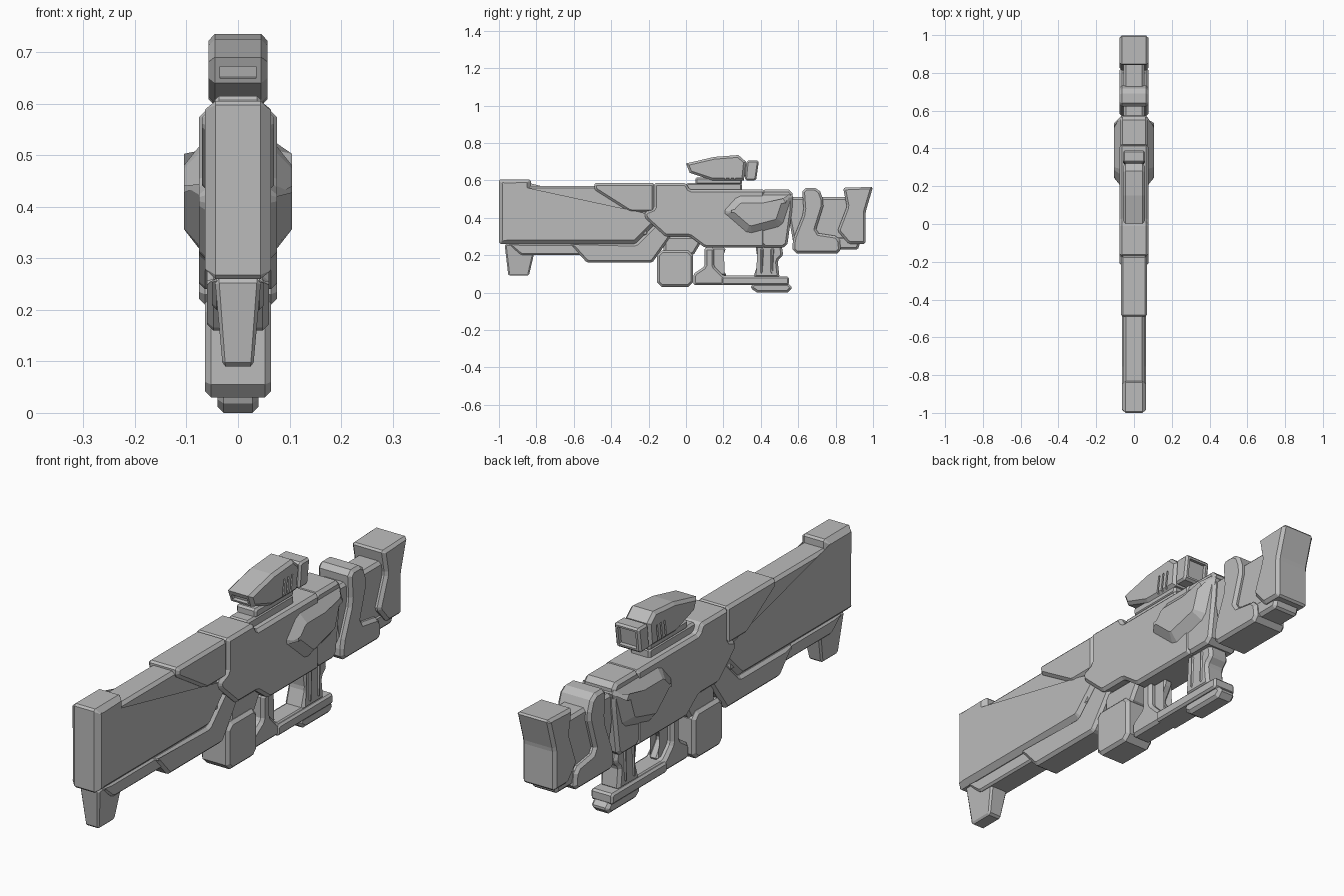
import bpy, bmesh
from mathutils import Matrix

default = bpy.data.objects.get("Cube")
if default:
    bpy.data.objects.remove(default, do_unlink=True)

# Single painted-metal colour
SHADE = 0.5
grey = bpy.data.materials.new("metal_grey")
grey.use_nodes = True
grey.diffuse_color = (SHADE, SHADE, SHADE, 1)
grey.node_tree.nodes["Principled BSDF"].inputs["Base Color"].default_value = grey.diffuse_color

# Shared stations along the body
MUZZLE, BUTT = -1, 1
CAP, TOP, DECK, STEP = .605, .585, .55, .43
LOW, BELLY = .26, .24
FINE, COARSE = .008, .02
WIDE, MEDIUM, SLIM = .076, .064, .045


def finish(name, bm):
    bmesh.ops.recalc_face_normals(bm, faces=bm.faces)
    mesh = bpy.data.meshes.new(name)
    bm.to_mesh(mesh)
    bm.free()
    mesh.materials.append(grey)
    obj = bpy.data.objects.new(name, mesh)
    bpy.context.collection.objects.link(obj)
    return obj


def plate(name, profile, half, rim=.012, depth=None, corner=FINE, shape=None):
    """Extrude a (y, z) side profile to +-half in x, clip its corners, chamfer its rims."""
    depth = depth or rim
    bm = bmesh.new()
    left, right = ([bm.verts.new((x, y, z)) for y, z in profile]
                   for x in (half - depth, depth - half))
    bm.faces.new(left)
    bm.faces.new(reversed(right))
    spans = list(zip(left, right))
    for (a, b), (c, d) in zip(spans, spans[1:] + spans[:1]):
        bm.faces.new((c, a, b, d))
    if corner:
        crossbars = [bm.edges.get(pair) for pair in spans]
        bmesh.ops.bevel(bm, geom=crossbars, offset=corner, segments=1,
                        affect='EDGES', clamp_overlap=True)
    bmesh.ops.recalc_face_normals(bm, faces=bm.faces)
    bm.normal_update()
    sides = [face for face in bm.faces if abs(face.normal.x) > .9]
    bmesh.ops.inset_individual(bm, faces=sides, thickness=rim, depth=depth,
                               use_even_offset=True)
    if shape:
        for vert in bm.verts:
            vert.co.x *= shape(vert.co)
    return finish(name, bm)


def tapered(front, back, bottom, top, front_slope=0, back_slope=0):
    """Four-sided profile whose lower corners are drawn inward by the slopes."""
    return [(front + front_slope, bottom), (back - back_slope, bottom),
            (back, top), (front, top)]


def cut_boxes(target, name, boxes):
    """Cut (centre, size, tilt) boxes out of the target."""
    bm = bmesh.new()
    for centre, size, tilt in boxes:
        placement = (Matrix.Translation(centre) @ Matrix.Rotation(tilt, 4, 'X')
                     @ Matrix.Diagonal((*size, 1)))
        bmesh.ops.create_cube(bm, size=1, matrix=placement)
    cutter = finish(name, bm)
    cutter.hide_render = True
    cutter.display_type = 'WIRE'
    cutter.hide_set(True)
    recess = target.modifiers.new("recess", 'BOOLEAN')
    recess.operation = 'DIFFERENCE'
    recess.object = cutter
    recess.solver = 'EXACT'


# Barrel: stepped outer shell around a narrower core
plate("barrel_shell", [(MUZZLE, LOW), (-.27, LOW), (-.15, .38), (-.15, STEP), (-.76, STEP),
                       (-.83, .5), (-.83, CAP), (MUZZLE, CAP)], MEDIUM, rim=COARSE)
plate("barrel_core", tapered(-.9, -.2, .3, .57), .055)
plate("barrel_cover", [(-.49, TOP), (-.17, TOP), (-.17, STEP), (-.3, STEP), (-.49, DECK)], .07)
plate("barrel_underside", tapered(-.95, -.5, .2, LOW, front_slope=.07), .05, rim=FINE)
plate("lower_handguard", [(-.62, LOW), (-.53, .16), (-.18, .16), (-.08, .3), (-.15, .38),
                          (-.27, LOW)], .06)


def foot_taper(co):
    return 1 - 2 * (LOW - co.z)


plate("front_foot", tapered(-.97, -.8, .09, LOW, front_slope=COARSE, back_slope=.04),
      SLIM, rim=FINE, shape=foot_taper)

# Receiver
plate("receiver", [(-.17, TOP), (0, TOP), (COARSE, DECK), (.42, DECK), (.42, BELLY),
                   (.1, BELLY), (COARSE, .3), (-.11, .3), (-.22, .4), (-.22, STEP),
                   (-.17, STEP + COARSE)], WIDE)
plate("receiver_rear", [(.4, DECK), (.57, DECK), (.57, .46), (.54, BELLY), (.4, BELLY)],
      .072, corner=COARSE)
plate("side_bulges", [(.18, STEP), (.27, .53), (.58, .53), (.52, .35), (.33, .3)],
      .105, rim=.05, depth=.04, corner=COARSE)
plate("top_rail", tapered(0, .3, .5, TOP), SLIM, rim=FINE)

# Magazine
plate("magazine_well", tapered(-.12, .1, .2, .3, back_slope=.06), .05)
plate("magazine", tapered(-.155, .038, .03, .225), MEDIUM, corner=.025)

# Trigger guard, trigger and grip
plate("trigger_guard", [(.1, BELLY), (.1, .14), (.04, .1), (.04, .04), (.38, .04), (.38, .09),
                        (.2, .09), (.15, .14), (.15, BELLY)], SLIM)
plate("trigger", [(.13, BELLY), (.13, .09), (.22, .09), (.17, .16), (.21, .22), (.21, BELLY)],
      COARSE, rim=FINE)
plate("grip", [(.37, LOW), (.51, LOW), (.52, .2), (.49, .17), (.5, .08), (.36, .08),
               (.385, .16)], SLIM)
for front in (.395, .45):
    plate("grip_rib", tapered(front, front + FINE * 3, .1, BELLY, back_slope=FINE), .05, rim=FINE)
plate("grip_base", tapered(.19, .55, .04, .085), .05, rim=FINE)
plate("grip_foot", tapered(.34, .565, 0, .05, front_slope=COARSE), .04, corner=COARSE)

# Stock
plate("stock_core", tapered(.53, .9, .23, .51, front_slope=.05), .055)
plate("stock_front", [(.62, .56), (.71, .56), (.74, .48), (.69, .32), (.82, .3), (.83, .21),
                      (.57, .21), (.57, .28), (.63, STEP)], WIDE, corner=COARSE)
plate("stock_butt", [(.84, .56), (BUTT, .565), (.96, STEP), (.96, LOW), (.87, LOW), (.81, .33),
                     (.86, .46)], WIDE)
plate("stock_heel", tapered(.8, .94, .23, .3, back_slope=COARSE), .06)

# Scope with a front lens, side vents and a rear eyepiece
plate("scope_mount", tapered(.05, .3, TOP - FINE, .615), SLIM, rim=FINE)
scope = plate("scope_body", [(0, .69), (.15, .725), (.28, .735), (.32, .7), (.31, .6),
                             (.14, .6), (COARSE, .64)], .057, corner=0)
lens = [((0, FINE, .66), (.07, .04, .025), .2)]
vents = [((side * scope.dimensions.x / 2, y, .64), (.014, FINE, .08), -.15)
         for side in (-1, 1) for y in (.215, .24, .265)]
cut_boxes(scope, "scope_recess_cutter", lens + vents)
plate("scope_neck", tapered(.29, .35, .62, .69), SLIM, rim=FINE)
eyepiece = plate("scope_eyepiece", [(.325, .705), (.39, .705), (.375, .6), (.315, .6)],
                 .057, rim=FINE)
cut_boxes(eyepiece, "eyepiece_recess_cutter", [((0, .385, .652), (.08, .035, .075), -.14)])
